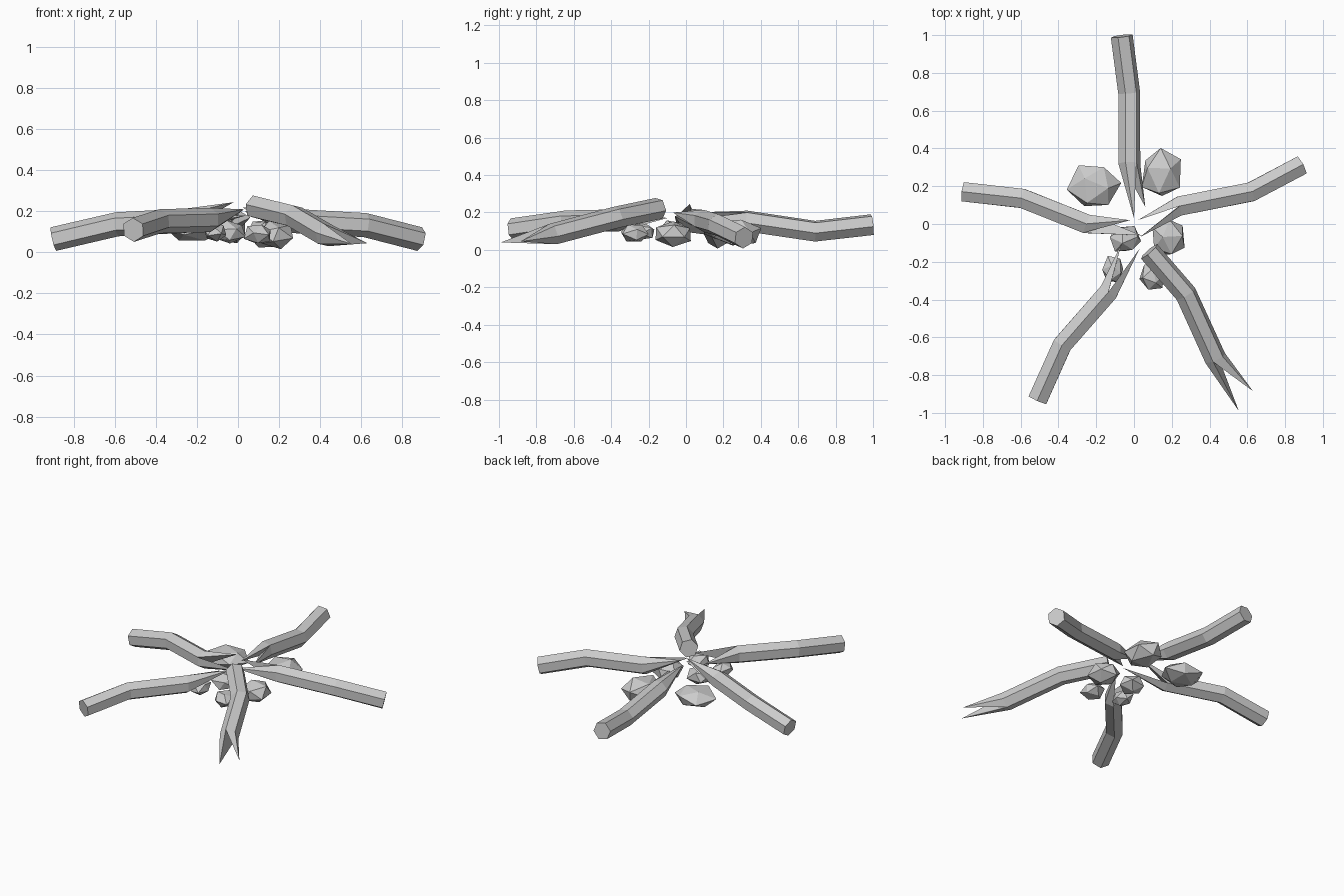
import bpy, bmesh, math, random
from mathutils import Vector, Matrix

if "Cube" in bpy.data.objects:
    bpy.data.objects.remove(bpy.data.objects["Cube"])

random.seed(4)
R = 0.059  # log radius


def finish(bm, name):
    bmesh.ops.recalc_face_normals(bm, faces=bm.faces)
    me = bpy.data.meshes.new(name)
    bm.to_mesh(me)
    bm.free()
    bpy.context.collection.objects.link(bpy.data.objects.new(name, me))


def log(name, path, tips, twist):
    """Bent six-sided log; flat at the first point, split into two splinters at the last."""
    bm = bmesh.new()
    pts = [Vector(p) for p in path]
    rings = []
    for i, p in enumerate(pts):
        d = (pts[min(i + 1, len(pts) - 1)] - pts[max(i - 1, 0)]).normalized()
        side = d.cross(Vector((0, 0, 1))).normalized()
        up = side.cross(d)
        ring = []
        for k in range(6):
            a = math.radians(60 * k + twist)
            ring.append(bm.verts.new(p + R * (side * math.cos(a) + up * math.sin(a))))
        rings.append(ring)
    for a, b in zip(rings, rings[1:]):
        for k in range(6):
            n = (k + 1) % 6
            bm.faces.new((a[k], a[n], b[n], b[k]))
    bm.faces.new(rings[0][::-1])
    # choose the half of the end ring nearest to each tip
    end = rings[-1]
    t0, t1 = Vector(tips[0]), Vector(tips[1])
    mid = lambda s: (end[(s + 1) % 6].co + end[(s + 2) % 6].co) / 2
    s = max(range(6), key=lambda s: (mid(s) - mid(s + 3)).dot(t0 - t1))
    for start, t in ((s, t0), (s + 3, t1)):
        tip = bm.verts.new(t)
        half = [end[(start + j) % 6] for j in range(4)]
        for j in range(4):
            bm.faces.new((half[j], half[(j + 1) % 4], tip))
    finish(bm, name)


# Logs
log("back_log", [(-0.065, 0.995, 0.135), (-0.025, 0.69, 0.10), (-0.025, 0.32, 0.155)],
    [(0.0, 0.03, 0.20), (0.06, 0.09, 0.17)], 10)
log("right_log", [(0.885, 0.31, 0.065), (0.62, 0.17, 0.133), (0.24, 0.095, 0.155)],
    [(0.02, 0.02, 0.22), (0.03, -0.07, 0.20)], 30)
log("left_log", [(-0.90, 0.17, 0.065), (-0.59, 0.135, 0.137), (-0.25, 0.0, 0.155)],
    [(-0.02, 0.02, 0.245), (0.04, -0.06, 0.18)], 30)
log("front_left_log", [(-0.51, -0.93, 0.11), (-0.38, -0.64, 0.152), (-0.135, -0.36, 0.158)],
    [(-0.065, -0.10, 0.17), (0.03, -0.13, 0.21)], 30)
log("front_right_log", [(0.08, -0.145, 0.222), (0.275, -0.37, 0.175), (0.43, -0.71, 0.085)],
    [(0.63, -0.885, 0.045), (0.555, -0.99, 0.04)], 12)

# Stones: centre and half sizes
stones = [
    ((-0.21, 0.20, 0.11), (0.135, 0.125, 0.065)),
    ((0.145, 0.27, 0.09), (0.11, 0.135, 0.075)),
    ((0.18, -0.07, 0.085), (0.095, 0.105, 0.065)),
    ((0.10, -0.275, 0.09), (0.07, 0.08, 0.055)),
    ((-0.11, -0.24, 0.10), (0.06, 0.075, 0.05)),
    ((-0.05, -0.08, 0.10), (0.09, 0.075, 0.055)),
]
for i, (c, h) in enumerate(stones):
    bm = bmesh.new()
    bmesh.ops.create_icosphere(bm, subdivisions=1, radius=1)
    bmesh.ops.rotate(bm, verts=bm.verts,
                     matrix=Matrix.Rotation(random.uniform(0, 6), 3, 'Z') @ Matrix.Rotation(random.uniform(0, 6), 3, 'X'))
    for v in bm.verts:
        v.co *= random.uniform(0.92, 1.12)
        v.co = Vector([c[k] + v.co[k] * h[k] for k in range(3)])
        v.co.z = max(v.co.z, 0.0)
    finish(bm, f"stone_{i + 1}")
